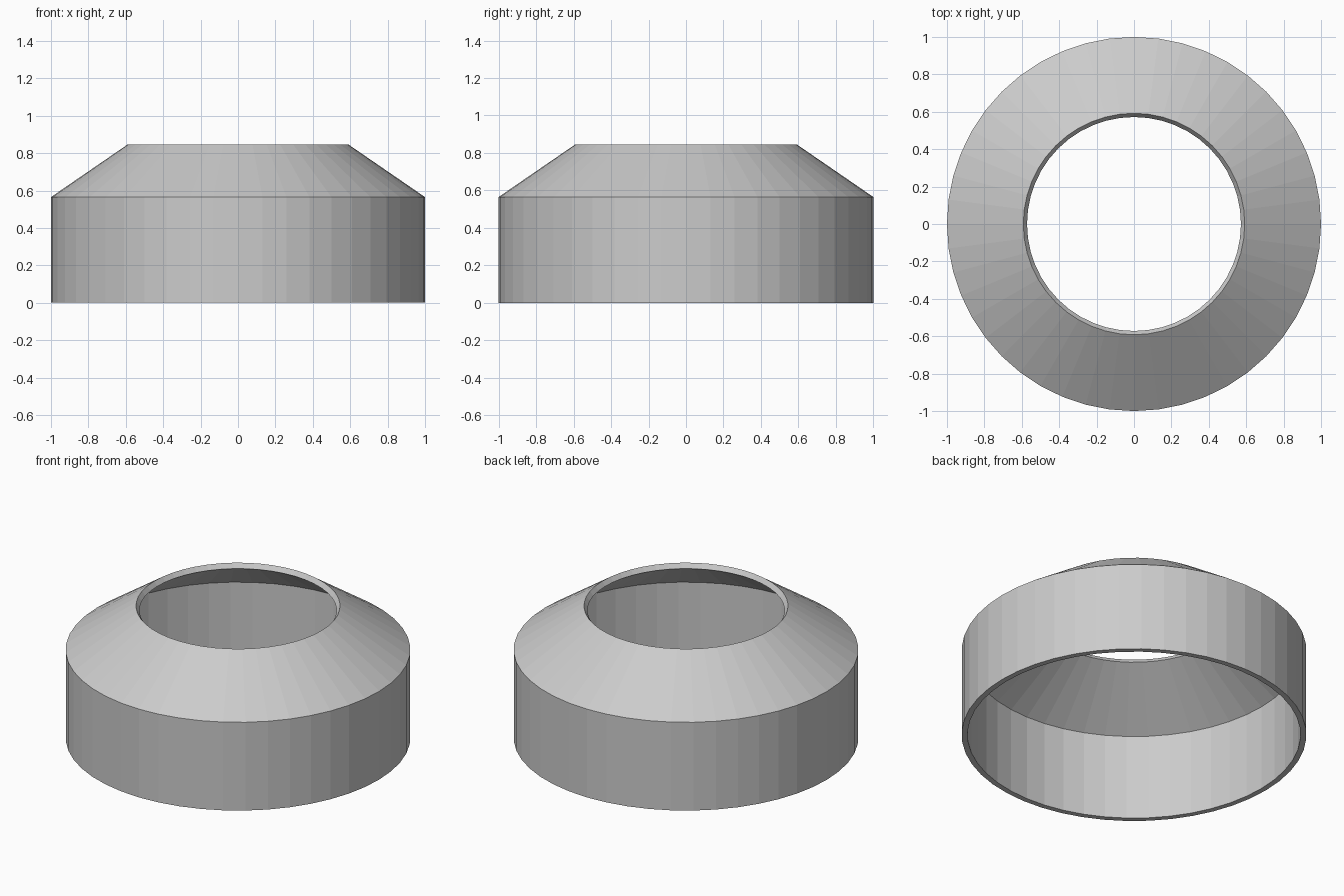
import bpy, bmesh, math
from mathutils import Vector

if "Cube" in bpy.data.objects:
    bpy.data.objects.remove(bpy.data.objects["Cube"])

SIDES = 48

# Closed wall section (radius, height): constant-thickness sheet with a square-cut rim
profile = [(1.0, 0.0), (1.0, 0.565), (0.592, 0.845),
           (0.572, 0.816), (0.966, 0.546), (0.966, 0.0)]

# Revolve the section around z
bm = bmesh.new()
rings = []
for i in range(SIDES):
    a = 2 * math.pi * i / SIDES
    rings.append([bm.verts.new((r * math.cos(a), r * math.sin(a), z)) for r, z in profile])
n = len(profile)
for i in range(SIDES):
    p, q = rings[i], rings[(i + 1) % SIDES]
    for j in range(n):
        k = (j + 1) % n
        bm.faces.new((p[j], q[j], q[k], p[k]))
bmesh.ops.recalc_face_normals(bm, faces=bm.faces)

mesh = bpy.data.meshes.new("tapered_collar")
bm.to_mesh(mesh)
bm.free()
collar = bpy.data.objects.new("tapered_collar", mesh)
bpy.context.collection.objects.link(collar)
